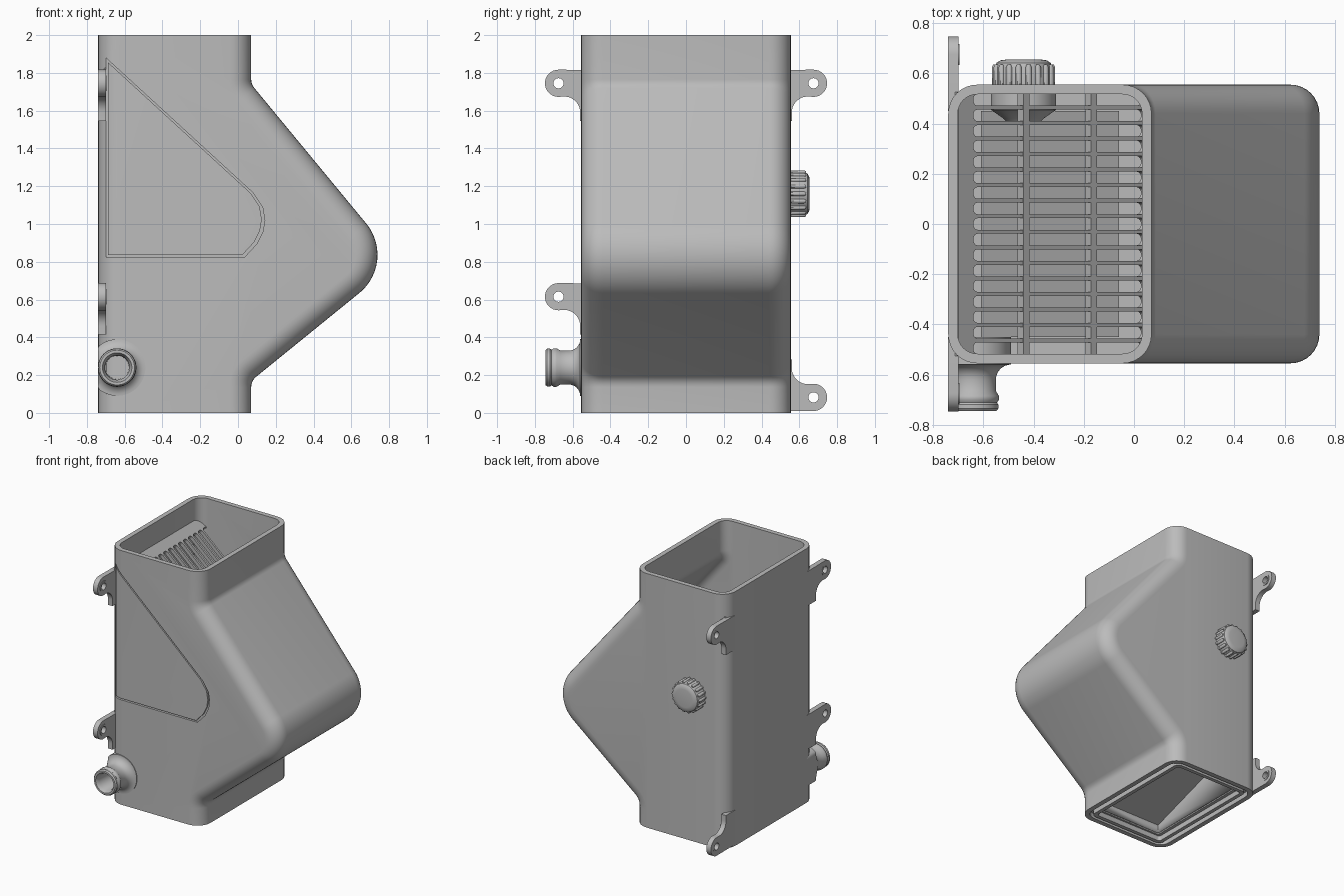
import bpy, bmesh, math
from math import pi, sin, cos
from mathutils import Vector

if "Cube" in bpy.data.objects:
    bpy.data.objects.remove(bpy.data.objects["Cube"])

grey = bpy.data.materials.new("plain grey")
grey.use_nodes = True
grey.diffuse_color = (0.5, 0.5, 0.5, 1)
grey.node_tree.nodes["Principled BSDF"].inputs["Base Color"].default_value = (0.5, 0.5, 0.5, 1)


def select(ob):
    bpy.ops.object.select_all(action='DESELECT')
    ob.select_set(True)
    bpy.context.view_layer.objects.active = ob


def finish(ob, angle=35):
    ob.data.materials.clear()
    ob.data.materials.append(grey)
    select(ob)
    bpy.ops.object.shade_smooth_by_angle(angle=math.radians(angle))
    return ob


def mesh_object(name, verts, faces):
    me = bpy.data.meshes.new(name)
    me.from_pydata(verts, [], faces)
    ob = bpy.data.objects.new(name, me)
    bpy.context.collection.objects.link(ob)
    return ob


def plate(name, loops, thick, loc=(0, 0, 0), rot=(0, 0, 0)):
    """Flat sheet from closed 2D loops; inner loops become holes."""
    cu = bpy.data.curves.new(name, 'CURVE')
    cu.dimensions, cu.fill_mode, cu.extrude = '2D', 'BOTH', thick / 2
    for loop in loops:
        sp = cu.splines.new('POLY')
        sp.points.add(len(loop) - 1)
        for p, co in zip(sp.points, loop):
            p.co = (co[0], co[1], 0, 1)
        sp.use_cyclic_u = True
    ob = bpy.data.objects.new(name, cu)
    ob.location, ob.rotation_euler = loc, rot
    bpy.context.collection.objects.link(ob)
    select(ob)
    bpy.ops.object.convert(target='MESH')
    ob = bpy.context.object
    bm = bmesh.new()
    bm.from_mesh(ob.data)
    bmesh.ops.remove_doubles(bm, verts=bm.verts, dist=1e-5)
    bmesh.ops.recalc_face_normals(bm, faces=bm.faces)
    bm.to_mesh(ob.data)
    bm.free()
    return finish(ob)


def arc(cx, cy, r, a0, a1, n=10):
    return [(cx + r * cos(a0 + (a1 - a0) * i / n), cy + r * sin(a0 + (a1 - a0) * i / n))
            for i in range(n + 1)]


def rounded_rect(x0, x1, y0, y1, r):
    corners = ((x1 - r, y1 - r), (x0 + r, y1 - r), (x0 + r, y0 + r), (x1 - r, y0 + r))
    return [p for k, c in enumerate(corners)
            for p in arc(*c, r, k * pi / 2, (k + 1) * pi / 2, 6)]


def lathe_y(name, prof, x, z, seg=48):
    """Closed turned part about an axis along y; prof holds (radius, y)."""
    verts = [(x + r * cos(2 * pi * k / seg), y, z + r * sin(2 * pi * k / seg))
             for r, y in prof for k in range(seg)]
    faces = [(j * seg + k, j * seg + (k + 1) % seg, (j + 1) * seg + (k + 1) % seg, (j + 1) * seg + k)
             for j in range(len(prof) - 1) for k in range(seg)]
    last = (len(prof) - 1) * seg
    faces += [tuple(range(seg)), tuple(range(last, last + seg))]
    ob = mesh_object(name, verts, faces)
    bm = bmesh.new()
    bm.from_mesh(ob.data)
    bmesh.ops.recalc_face_normals(bm, faces=bm.faces)
    bm.to_mesh(ob.data)
    bm.free()
    return finish(ob)


# Housing: side profile of points with outward normals, so it can be inset
LEFT, RIGHT, HALF, EDGE = -0.74, 0.07, 0.555, 0.115
low, apex, high = Vector((RIGHT, 0.17)), Vector((0.846, 0.80)), Vector((RIGHT, 1.74))
base, top = Vector((RIGHT, 0)), Vector((RIGHT, 2))


def fillet(a, b, c, r, n):
    d1, d2 = (b - a).normalized(), (c - b).normalized()
    n1, n2 = Vector((d1.y, -d1.x)), Vector((d2.y, -d2.x))
    s = 1 if d1.x * d2.y - d1.y * d2.x > 0 else -1
    centre = b - s * r * (n1 + n2) / (1 + n1.dot(n2))
    norms = [n1.lerp(n2, i / n).normalized() for i in range(n + 1)]
    return [(centre + s * r * m, m) for m in norms]


side = [(Vector((LEFT, 0)), Vector((-1, 0))), (base, Vector((1, 0)))]
side += fillet(base, low, apex, 0.07, 5)
side += fillet(low, apex, high, 0.26, 16)
side += fillet(apex, high, top, 0.07, 5)
side += [(top, Vector((1, 0))), (Vector((LEFT, 2)), Vector((-1, 0)))]
steps = [pi / 2 * i / 8 for i in range(9)]
layers = [(EDGE * (1 - sin(t)), -HALF + EDGE * (1 - cos(t))) for t in steps]
layers += [(d, -y) for d, y in reversed(layers)]
n = len(side)
verts = [(p.x - d * m.x, y, p.y - d * m.y) for d, y in layers for p, m in side]
faces = [(j * n + i, (j + 1) * n + i, (j + 1) * n + (i + 1) % n, j * n + (i + 1) % n)
         for j in range(len(layers) - 1) for i in range(n) if i not in (0, n - 2)]
faces += [tuple(range(n)), tuple(reversed(range((len(layers) - 1) * n, len(layers) * n)))]
housing = mesh_object("housing", verts, faces)
wall = housing.modifiers.new("wall", 'SOLIDIFY')
wall.thickness, wall.offset, wall.use_even_offset = 0.038, -1, True

# Groove outlining the access panel on the front
outline = [(-0.70, 0.825), (0.035, 0.825), (0.10, 0.895), (0.132, 0.96), (0.142, 1.02),
           (0.13, 1.09), (0.08, 1.165), (-0.70, 1.88)]
inner = [(-0.35 + (x + 0.35) * 0.967, 1.15 + (z - 1.15) * 0.967) for x, z in outline]
cutter = plate("groove_cutter", [outline, inner], 0.07, (0, -0.575, 0), (pi / 2, 0, 0))
cutter.hide_render = True
for v in cutter.data.vertices:
    if v.co.x < -0.68 and v.co.z < 0:
        v.co.z -= 0.02
groove = housing.modifiers.new("groove", 'BOOLEAN')
groove.object, groove.operation, groove.solver = cutter, 'DIFFERENCE', 'EXACT'
select(housing)
bpy.ops.object.modifier_apply(modifier="wall")
bpy.ops.object.modifier_apply(modifier="groove")
bpy.data.objects.remove(cutter)
finish(housing)

# Sloping leaf screen with long rounded slots and two crossbars
tilt, pitch = math.atan(0.89), 0.0618
length = 0.80 / cos(tilt)
slots = [rounded_rect(0.08, length - 0.07, k * pitch - 0.023, k * pitch + 0.023, 0.022)
         for k in range(-8, 9)]
sheet = [(0, -0.525), (length, -0.525), (length, 0.525), (0, 0.525)]
plate("screen", [sheet] + slots, 0.03, (-0.71, 0, 1.82), (0, tilt, 0))
for x in (-0.44, -0.17):
    bar = [(-0.016, -0.52), (0.016, -0.52), (0.016, 0.52), (-0.016, 0.52)]
    plate("screen_crossbar", [bar], 0.035, (x, 0, 1.82 - 0.89 * (x + 0.71)), (0, tilt, 0))

# Outlet frame and sloping drain pan seen from below
plate("outlet_floor", [rounded_rect(-0.72, 0.05, -0.535, 0.535, 0.09),
                       rounded_rect(-0.61, -0.06, -0.45, 0.45, 0.01)], 0.02, (0, 0, 0.05))
plate("outlet_lip", [rounded_rect(-0.665, -0.005, -0.495, 0.495, 0.04),
                     rounded_rect(-0.635, -0.035, -0.465, 0.465, 0.02)], 0.06, (0, 0, 0.03))
X0, X1, Y = -0.61, -0.06, 0.45
pan = [(x, y, z) for y, h in ((-Y, 0.12), (Y, 0.42)) for x, z in ((X0, 0.05), (X1, 0.05), (X1, h), (X0, h))]
ob = mesh_object("drain_pan", pan, [(0, 1, 2, 3), (5, 4, 7, 6), (4, 0, 3, 7), (1, 5, 6, 2), (3, 2, 6, 7)])
thick = ob.modifiers.new("wall", 'SOLIDIFY')
thick.thickness = 0.01
finish(ob)

# Mounting lugs on the rear corners
for name, y_sign, z, flare in (("upper_front", -1, 1.745, -1), ("lower_front", -1, 0.615, -1),
                               ("upper_back", 1, 1.745, -1), ("lower_back", 1, 0.082, 1)):
    shape = [(0.45, 0.07)] + arc(0.675, 0, 0.072, pi / 2, -pi / 2, 16)
    shape += arc(0.645, -0.155, 0.085, pi / 2, pi, 8) + [(0.56, -0.20), (0.45, -0.20)]
    hole = arc(0.675, 0, 0.027, 0, 2 * pi, 24)[:-1]
    ring = arc(0.675, 0, 0.042, 0, 2 * pi, 24)[:-1]
    place = lambda loop: [(u * y_sign, -v * flare) for u, v in loop]
    plate(name + "_lug", [place(shape), place(hole)], 0.04, (-0.72, 0, z), (pi / 2, 0, pi / 2))
    plate(name + "_lug_boss", [place(ring), place(hole)], 0.045, (-0.718, 0, z), (pi / 2, 0, pi / 2))

# Hose connector with flared root, barb and bore
flared = [(0.15 - 0.06 * sin(t), -0.56 - 0.06 * (1 - cos(t))) for t in steps]
pipe = lathe_y("hose_connector", [(0.15, -0.45)] + flared + [
    (0.09, -0.665), (0.102, -0.685), (0.102, -0.70), (0.094, -0.712), (0.10, -0.72),
    (0.10, -0.735), (0.092, -0.745), (0.078, -0.745), (0.065, -0.72), (0.062, -0.53)], -0.64, 0.24)
for v in pipe.data.vertices:
    v.co.x = max(v.co.x, LEFT)

# Ribbed screw cap on the back, with its tapered inner plug
CX, CZ = -0.44, 1.16
lathe_y("screw_cap", [(0.115, 0.54), (0.115, 0.625), (0.108, 0.642), (0.092, 0.652), (0.07, 0.655)], CX, CZ)
lathe_y("cap_plug", [(0.13, 0.54), (0.13, 0.455), (0.08, 0.42), (0.07, 0.41)], CX, CZ)
for k in range(18):
    a = 2 * pi * k / 18
    lathe_y("cap_rib", [(0.012, 0.545), (0.012, 0.625), (0.007, 0.635)],
            CX + 0.114 * cos(a), CZ + 0.114 * sin(a), 10)
